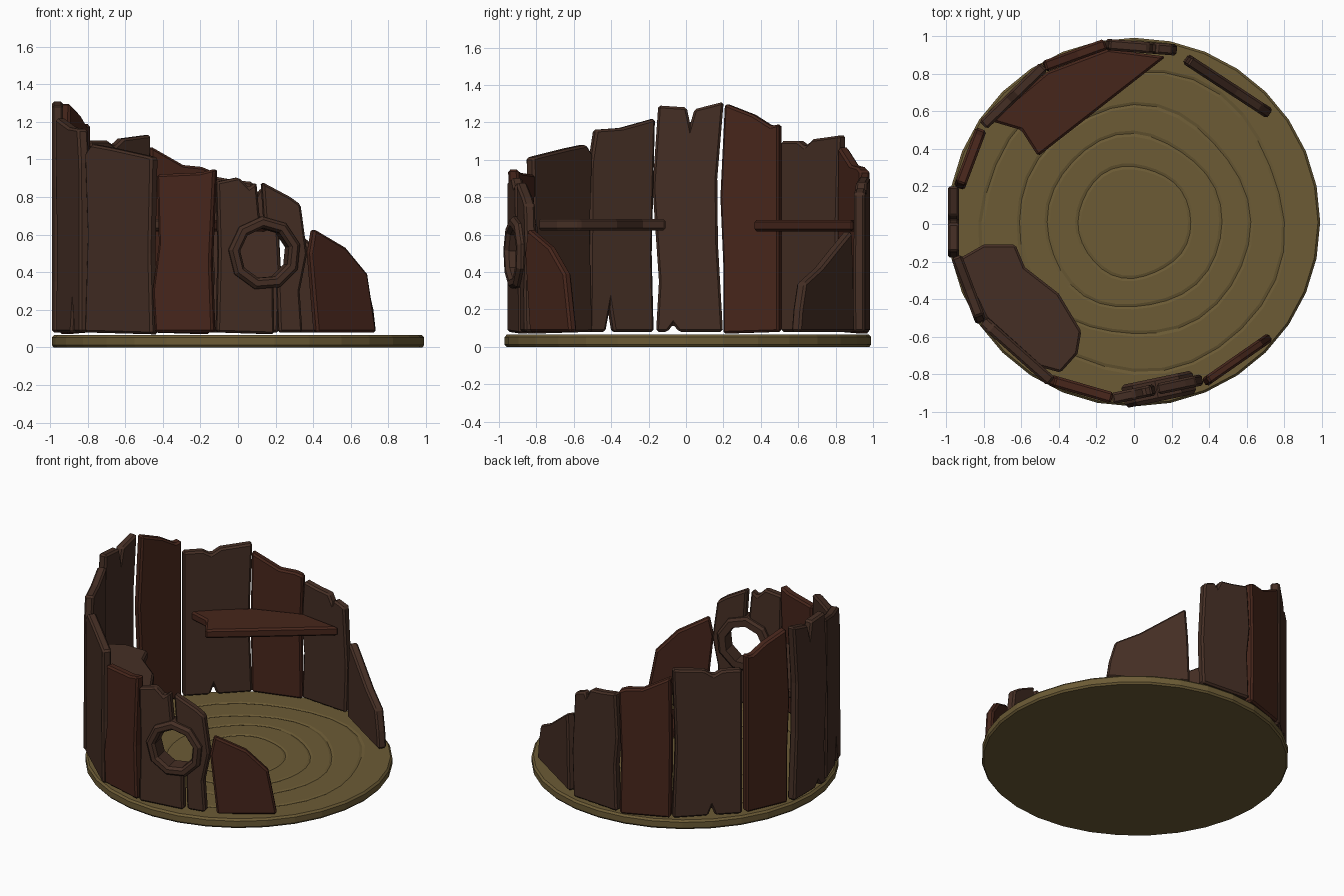
import bpy, bmesh, math
from mathutils import Vector

if "Cube" in bpy.data.objects:
    bpy.data.objects.remove(bpy.data.objects["Cube"])


def material(name, rgb):
    m = bpy.data.materials.new(name)
    m.diffuse_color = (*rgb, 1)
    m.use_nodes = True
    m.node_tree.nodes["Principled BSDF"].inputs["Base Color"].default_value = m.diffuse_color
    return m


OLIVE = material("pale_wood", (0.15, 0.105, 0.036))
BROWN = material("brown_wood", (0.06, 0.028, 0.018))
RED = material("red_wood", (0.062, 0.019, 0.011))


def finish(name, bm, mat, bevel=0.012):
    bmesh.ops.recalc_face_normals(bm, faces=bm.faces)
    me = bpy.data.meshes.new(name)
    bm.to_mesh(me)
    bm.free()
    ob = bpy.data.objects.new(name, me)
    bpy.context.collection.objects.link(ob)
    me.materials.append(mat)
    if bevel:
        b = ob.modifiers.new("chipped_edges", 'BEVEL')
        b.width, b.segments, b.limit_method = bevel, 1, 'ANGLE'
        b.angle_limit = math.radians(40)
    return ob


def slab(name, pts, offset, mat, bevel=0.012):
    """Closed outline of 3D points pushed along offset."""
    bm = bmesh.new()
    a = [bm.verts.new(p) for p in pts]
    b = [bm.verts.new(p + offset) for p in pts]
    bm.faces.new(a)
    bm.faces.new(b[::-1])
    n = len(a)
    for i in range(n):
        bm.faces.new((a[i], b[i], b[(i + 1) % n], a[(i + 1) % n]))
    return finish(name, bm, mat, bevel)


def frame(p0, p1):
    a, b = Vector((*p0, 0)), Vector((*p1, 0))
    d = (b - a).normalized()
    n = Vector((-d.y, d.x, 0))
    if n.dot(a + b) > 0:
        n = -n
    return a, b, n


def plank(name, p0, p1, outline, mat, thick=0.06):
    """Upright board: outer foot line p0-p1, outline in (fraction, height)."""
    a, b, n = frame(p0, p1)
    pts = [a.lerp(b, u) + Vector((0, 0, z)) for u, z in outline]
    return slab(name, pts, n * thick, mat)


# Floor disc with wavy growth-ring grooves
SEG = 32
bm = bmesh.new()


def loop(r, z, wob=0.0):
    vs = []
    for i in range(SEG):
        t = 2 * math.pi * i / SEG
        k = r * (1 + wob * (math.sin(3 * t + r * 5) + 0.7 * math.cos(5 * t + r * 9)))
        vs.append(bm.verts.new((k * math.cos(t), 0.01 + 0.99 * k * math.sin(t), z)))
    return vs


loops = [loop(0.98, 0), loop(0.99, 0.012), loop(0.99, 0.052), loop(0.978, 0.065)]
for r in (0.82, 0.63, 0.48, 0.315):
    loops += [loop(r, 0.065, 0.018), loop(r - 0.015, 0.06, 0.018), loop(r - 0.03, 0.065, 0.018)]
for l0, l1 in zip(loops, loops[1:]):
    for i in range(SEG):
        j = (i + 1) % SEG
        bm.faces.new((l0[i], l0[j], l1[j], l1[i]))
bm.faces.new(loops[0])
bm.faces.new(loops[-1])
finish("stump_floor", bm, OLIVE, 0)

# Broken wall boards, running from the back right round the left to the front right
plank("wall_back_right", (0.29, 0.905), (0.74, 0.61),
      [(0, .08), (1, .08), (.97, .2), (.9, .34), (.6, .42), (.3, .53), (0.05, .62), (.02, .4)], BROWN)
plank("wall_back", (-0.15, 0.985), (0.23, 0.955),
      [(.02, .08), (.97, .08), (1, .4), (.94, .82), (.72, .85), (.68, .82), (.6, .88),
       (.35, .89), (.05, .91), (0, .6), (.05, .4)], BROWN)
plank("wall_back_red", (-0.49, 0.865), (-0.16, 0.985),
      [(.02, .08), (.98, .07), (.96, .5), (1, .94), (.85, .96), (.55, .97), (.02, 1.07), (.0, .6)], RED)
plank("wall_back_left", (-0.83, 0.54), (-0.5, 0.86),
      [(.02, .08), (.4, .08), (.45, .14), (.5, .08), (1, .08), (.96, .6), (1, 1.13),
       (.55, 1.11), (.42, 1.07), (.3, 1.1), (.02, 1.1)], BROWN)
plank("wall_left_red", (-0.955, 0.21), (-0.84, 0.515),
      [(.02, .07), (1, .08), (1, 1.19), (.86, 1.18), (.55, 1.24), (.05, 1.3), (-.03, .8), (.02, .45)], RED)
plank("wall_left", (-0.99, -0.175), (-0.99, 0.205),
      [(.04, .08), (.2, .08), (.28, .12), (.36, .08), (.98, .08), (.91, .55), (.9, .9), (.99, 1.31),
       (.58, 1.27), (.52, 1.19), (.47, 1.28), (.07, 1.29), (-.01, .85), (.08, .35)], BROWN)
plank("wall_front_left_tall", (-0.84, -0.535), (-0.97, -0.19),
      [(0, .08), (.25, .08), (.32, .21), (.38, .08), (1, .08), (.97, .5), (1.02, 1.22),
       (.5, 1.17), (.1, 1.16), (.02, .98)], BROWN)
plank("wall_front_left", (-0.82, -0.54), (-0.46, -0.86),
      [(0, .08), (1, .07), (.97, .5), (1, 1.01), (.9, 1.02), (.4, 1.06), (.1, 1.08), (0, 1.03), (.04, .6)], BROWN)
plank("wall_front_red", (-0.45, -0.86), (-0.12, -0.955),
      [(.02, .08), (.96, .08), (.92, .45), (.99, .95), (.75, .93), (.05, .92), (.08, .55), (-.02, .3)], RED)
plank("wall_front_right_red", (0.38, -0.87), (0.74, -0.62),
      [(.12, .08), (1, .08), (.95, .2), (.87, .39), (.55, .53), (.08, .63), (.02, .5)], RED, 0.05)

# Two window boards, each with half of the round opening cut from its edge
W0, W1 = (-0.12, -0.96), (0.38, -0.855)


def arc(a0, a1, n=7):
    for i in range(n):
        t = math.radians(a0 + (a1 - a0) * i / (n - 1))
        yield 0.52 + 0.3 * math.cos(t), 0.5 + 0.15 * math.sin(t)


plank("window_board_left", W0, W1,
      [(.02, .08), (.63, .07)] + list(arc(290, 97)) +
      [(.44, .88), (.36, .85), (.25, .905), (.02, .88), (.04, .5)], BROWN)
plank("window_board_right", W0, W1,
      [(.68, .08), (.93, .08), (.9, .3), (.98, .5), (.91, .76), (.8, .8), (.5, .88)] +
      list(arc(88, -62)), BROWN)

# Nine-sided window frame
a, b, n = frame(W0, W1)
mid, d = a.lerp(b, 0.52) + Vector((0, 0, 0.5)), (b - a).normalized()
section = [(.135, -.015), (.15, -.035), (.18, -.035), (.197, -.015), (.197, .075), (.18, .09), (.135, .09)]
bm = bmesh.new()
rings = []
for i in range(9):
    t = 2 * math.pi * i / 9 + 0.25
    rings.append([bm.verts.new(mid + d * (r * math.cos(t)) + Vector((0, 0, r * math.sin(t))) + n * o)
                  for r, o in section])
for i in range(9):
    r0, r1 = rings[i], rings[(i + 1) % 9]
    for k in range(len(section)):
        m = (k + 1) % len(section)
        bm.faces.new((r0[k], r0[m], r1[m], r1[k]))
finish("window_frame", bm, BROWN, 0)


# Shelves
def shelf(name, pts, z, mat):
    slab(name, [Vector((x, y, z)) for x, y in pts], Vector((0, 0, 0.062)), mat)


shelf("back_shelf", [(-.77, .55), (-.6, .5), (-.51, .36), (.17, .89), (-.14, .93), (-.46, .81)], .617, RED)
shelf("front_shelf", [(-.94, -.19), (-.8, -.11), (-.63, -.11), (-.58, -.23), (-.4, -.37), (-.28, -.57),
                      (-.3, -.69), (-.39, -.79), (-.5, -.76), (-.79, -.5)], .622, BROWN)
